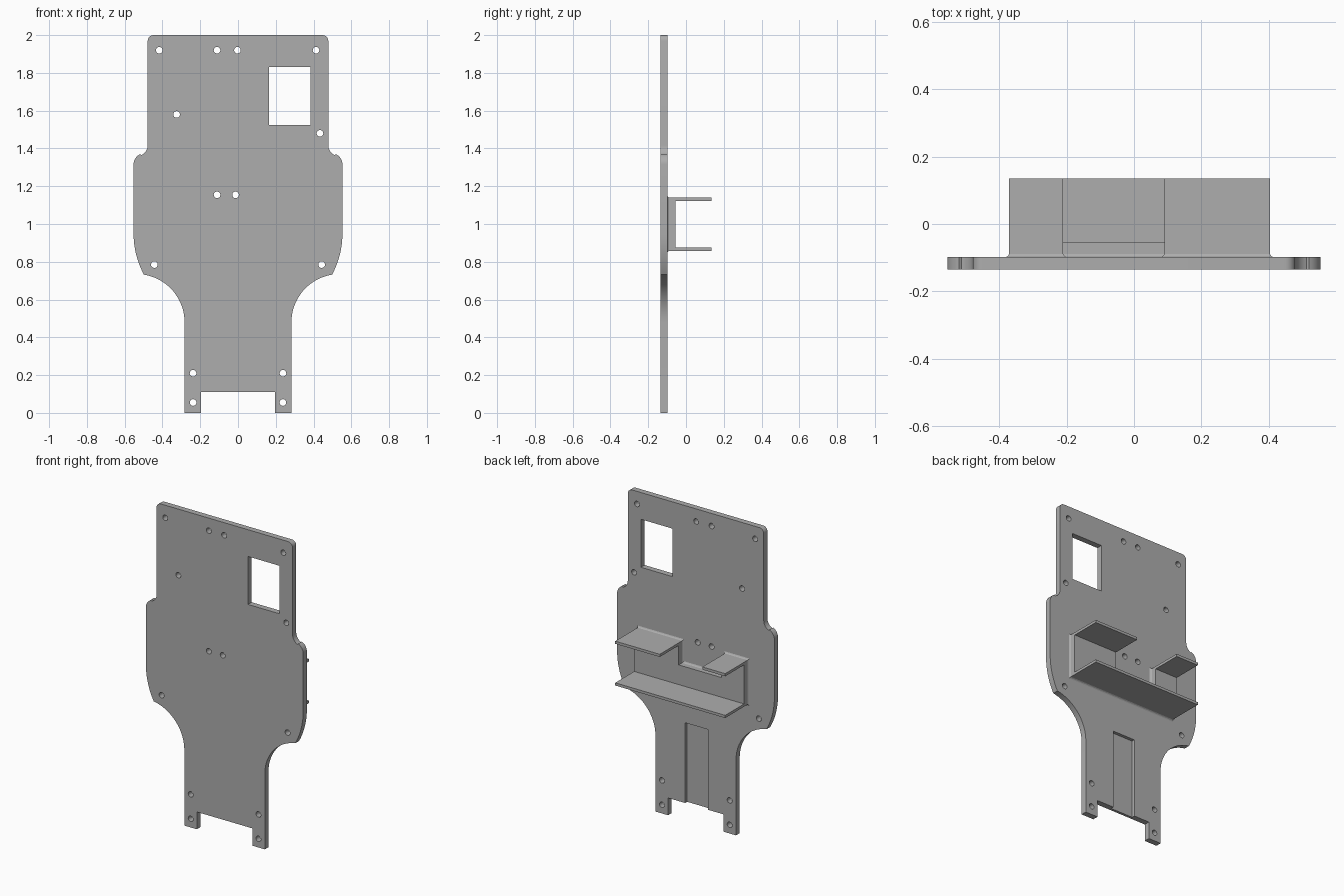
import bpy, bmesh, math
from mathutils import Matrix, Vector

cube = bpy.data.objects.get("Cube")
if cube:
    bpy.data.objects.remove(cube, do_unlink=True)

FRONT, BACK, REAR = -0.135, -0.098, 0.135
SLAB = -0.055

grey = bpy.data.materials.new("plain grey")
grey.use_nodes = True
colour = (0.42, 0.42, 0.42, 1)
grey.diffuse_color = colour
grey.node_tree.nodes["Principled BSDF"].inputs["Base Color"].default_value = colour


def make_object(name, bm):
    bmesh.ops.recalc_face_normals(bm, faces=bm.faces)
    mesh = bpy.data.meshes.new(name)
    bm.to_mesh(mesh)
    bm.free()
    mesh.materials.append(grey)
    obj = bpy.data.objects.new(name, mesh)
    bpy.context.collection.objects.link(obj)
    return obj


def add_prism(bm, points, y0, y1):
    """Extrude an x-z outline from y0 to y1."""
    face = bm.faces.new([bm.verts.new((x, y0, z)) for x, z in points])
    geom = bmesh.ops.extrude_face_region(bm, geom=[face])["geom"]
    verts = [v for v in geom if isinstance(v, bmesh.types.BMVert)]
    bmesh.ops.translate(bm, verts=verts, vec=(0, y1 - y0, 0))


def prism(name, points, y0, y1):
    bm = bmesh.new()
    add_prism(bm, points, y0, y1)
    return make_object(name, bm)


def rect(x0, x1, z0, z1):
    return [(x0, z0), (x1, z0), (x1, z1), (x0, z1)]


def arc(cx, cz, r, a0, a1, n):
    angles = [math.radians(a0 + (a1 - a0) * i / n) for i in range(n + 1)]
    return [(cx + r * math.cos(a), cz + r * math.sin(a)) for a in angles]


# Plate outline: one half, then mirrored
half = [(0.195, 0.11), (0.195, 0), (0.283, 0)]
half += arc(0.538, 0.48, 0.255, 180, 99.3, 20)        # concave waist
half += arc(0.093, 0.95, 0.46, -28.3, 0, 10)          # curved hip
half += arc(0.493, 1.315, 0.06, 0, 65, 8)             # shoulder
half += arc(0.536, 1.417, 0.058, 245, 180, 8)         # neck fillet
half += arc(0.448, 1.97, 0.03, 0, 90, 6)              # top corner
outline = half + [(-x, z) for x, z in reversed(half)]
plate = prism("back_plate", outline, FRONT, BACK)

# Cutters: screw holes, window and shallow rear channel
holes = [(-0.417, 1.92), (-0.111, 1.92), (-0.003, 1.92), (0.413, 1.92),
         (-0.325, 1.58), (0.434, 1.48), (-0.111, 1.154), (-0.013, 1.154)]
for x, z in [(0.443, 0.785), (0.238, 0.21), (0.238, 0.055)]:
    holes += [(x, z), (-x, z)]
bm = bmesh.new()
for x, z in holes:
    add_prism(bm, arc(x, z, 0.0175, 0, 345, 23), FRONT - 0.1, BACK + 0.1)
add_prism(bm, rect(0.165, 0.385, 1.525, 1.83), FRONT - 0.1, BACK + 0.1)
add_prism(bm, rect(-0.085, 0.075, 0.06, 0.62), BACK - 0.02, BACK + 0.1)
cutter = make_object("plate_cutter", bm)
cutter.hide_render = True
cutter.hide_set(True)
mod = plate.modifiers.new("cutouts", 'BOOLEAN')
mod.operation = 'DIFFERENCE'
mod.solver = 'EXACT'
mod.object = cutter
bpy.context.view_layer.objects.active = plate
plate.select_set(True)
bpy.ops.object.modifier_apply(modifier=mod.name)
bpy.data.objects.remove(cutter, do_unlink=True)
bpy.ops.object.shade_smooth_by_angle(angle=math.radians(25))

# Bracket: notched raised pad, with a thin flared foot
LEFT, RIGHT, LOW, HIGH = 0.403, -0.37, 0.858, 1.14
GAP_L, GAP_R, GAP_Z = 0.09, -0.21, 1.0


def pad_outline(e):
    return [(RIGHT - e, LOW - e), (LEFT + e, LOW - e), (LEFT + e, HIGH + e),
            (GAP_L - e, HIGH + e), (GAP_L - e, GAP_Z + e), (GAP_R + e, GAP_Z + e),
            (GAP_R + e, HIGH + e), (RIGHT - e, HIGH + e)]


prism("bracket_pad", pad_outline(0), BACK - 0.003, SLAB)
bm = bmesh.new()
rings = [[bm.verts.new((x, y, z)) for x, z in pad_outline(e)]
         for y, e in ((BACK, 0.009), (BACK + 0.003, 0.004), (BACK + 0.009, 0))]
for a, b in zip(rings, rings[1:]):
    for i in range(len(a)):
        j = (i + 1) % len(a)
        bm.faces.new((a[i], a[j], b[j], b[i]))
bm.faces.new(rings[0])
bm.faces.new(rings[-1])
make_object("bracket_foot", bm)

# Shelves projecting to the rear
THICK = 0.017
prism("lower_shelf", rect(RIGHT, LEFT, LOW, LOW + THICK), SLAB, REAR)
prism("upper_shelf_left", rect(GAP_L, LEFT, HIGH - THICK, HIGH), SLAB, REAR)
prism("upper_shelf_right", rect(RIGHT, GAP_R, HIGH - THICK, HIGH), SLAB, REAR)
